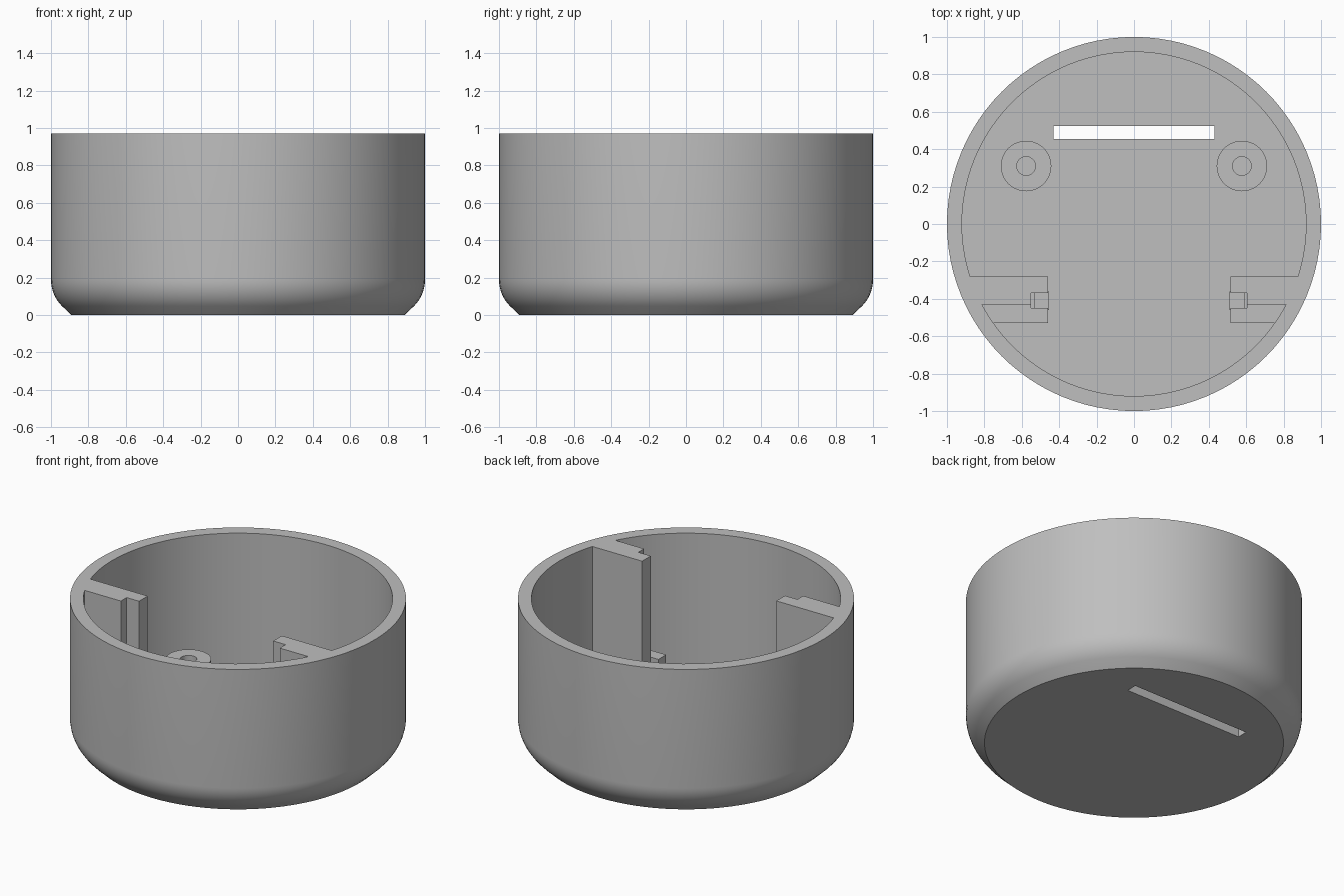
import bpy, bmesh, math
from mathutils import Vector

cube = bpy.data.objects.get("Cube")
if cube:
    bpy.data.objects.remove(cube, do_unlink=True)

HEIGHT, FLOOR, INNER = 0.97, 0.08, 0.92

grey = bpy.data.materials.new("plain grey")
grey.use_nodes = True
colour = (0.52, 0.52, 0.52, 1)
grey.diffuse_color = colour
grey.node_tree.nodes["Principled BSDF"].inputs["Base Color"].default_value = colour


def make_object(name, bm):
    bmesh.ops.recalc_face_normals(bm, faces=bm.faces)
    mesh = bpy.data.meshes.new(name)
    bm.to_mesh(mesh)
    bm.free()
    mesh.materials.append(grey)
    obj = bpy.data.objects.new(name, mesh)
    bpy.context.collection.objects.link(obj)
    return obj


def lathe(name, profile, steps):
    bm = bmesh.new()
    verts = [bm.verts.new((r, 0, z)) for r, z in profile]
    edges = [bm.edges.new(pair) for pair in zip(verts, verts[1:])]
    bmesh.ops.spin(bm, geom=verts + edges, cent=(0, 0, 0), axis=(0, 0, 1),
                   angle=math.tau, steps=steps)
    bmesh.ops.remove_doubles(bm, verts=bm.verts, dist=1e-4)
    return make_object(name, bm)


def prism(name, outline, bottom, top):
    bm = bmesh.new()
    face = bm.faces.new([bm.verts.new((x, y, bottom)) for x, y in outline])
    grown = bmesh.ops.extrude_face_region(bm, geom=[face])["geom"]
    bmesh.ops.translate(bm, vec=Vector((0, 0, top - bottom)),
                        verts=[v for v in grown if isinstance(v, bmesh.types.BMVert)])
    return make_object(name, bm)


def box(name, x0, x1, y0, y1, bottom, top):
    return prism(name, [(x0, y0), (x1, y0), (x1, y1), (x0, y1)], bottom, top)


def disc(x, y, radius, count=40):
    return [(x + radius * math.cos(math.tau * i / count),
             y + radius * math.sin(math.tau * i / count)) for i in range(count)]


def combine(target, part, operation):
    part.hide_render = True
    mod = target.modifiers.new(part.name, "BOOLEAN")
    mod.operation, mod.solver, mod.object = operation, "EXACT", part
    bpy.context.view_layer.objects.active = target
    bpy.ops.object.modifier_apply(modifier=mod.name)
    bpy.data.objects.remove(part, do_unlink=True)


# Cup shell with a rounded, chamfered base
bend = 0.2
curve = [(1 - bend + bend * math.cos(a), 0.19 - bend * math.sin(a))
         for a in (math.radians(45 * i / 8) for i in range(8, -1, -1))]
shell = lathe("round_cup", [(0, 0), (0.89, 0)] + curve +
              [(1, HEIGHT), (INNER, HEIGHT), (INNER, FLOOR), (0, FLOOR)], 96)

# Two notched board holders, each a tall rib, a low ledge and a small foot
for side, inner in ((-1, 0.46), (1, 0.515)):
    def in_wall(y):
        return math.sqrt(0.94 ** 2 - y * y), y

    back = inner + 0.09
    tall = [(inner, -0.28), in_wall(-0.28), in_wall(-0.43),
            (back, -0.43), (back, -0.37), (inner, -0.37)]
    low = [(inner, -0.45), (back, -0.45), (back, -0.40),
           in_wall(-0.40), in_wall(-0.53), (inner, -0.53)]
    for name, outline, top in (("tall_rib", tall, HEIGHT), ("low_ledge", low, 0.26)):
        part = prism(name, [(side * x, y) for x, y in outline], FLOOR - 0.01, top)
        combine(shell, part, "UNION")
    ends = sorted((side * (inner - 0.005), side * (back - 0.015)))
    combine(shell, box("notch_foot", *ends, -0.46, -0.36, FLOOR - 0.01, 0.15), "UNION")

# Screw bosses with blind holes
for x in (-0.577, 0.577):
    combine(shell, prism("screw_boss", disc(x, 0.31, 0.135), FLOOR - 0.01, 0.30), "UNION")
    combine(shell, prism("screw_hole", disc(x, 0.31, 0.05), 0.10, 0.40), "DIFFERENCE")

# Slot through the floor
combine(shell, box("floor_slot", -0.43, 0.43, 0.455, 0.525, -0.1, 0.2), "DIFFERENCE")

bpy.ops.object.select_all(action="DESELECT")
shell.select_set(True)
bpy.context.view_layer.objects.active = shell
bpy.ops.object.shade_smooth_by_angle(angle=math.radians(30))
